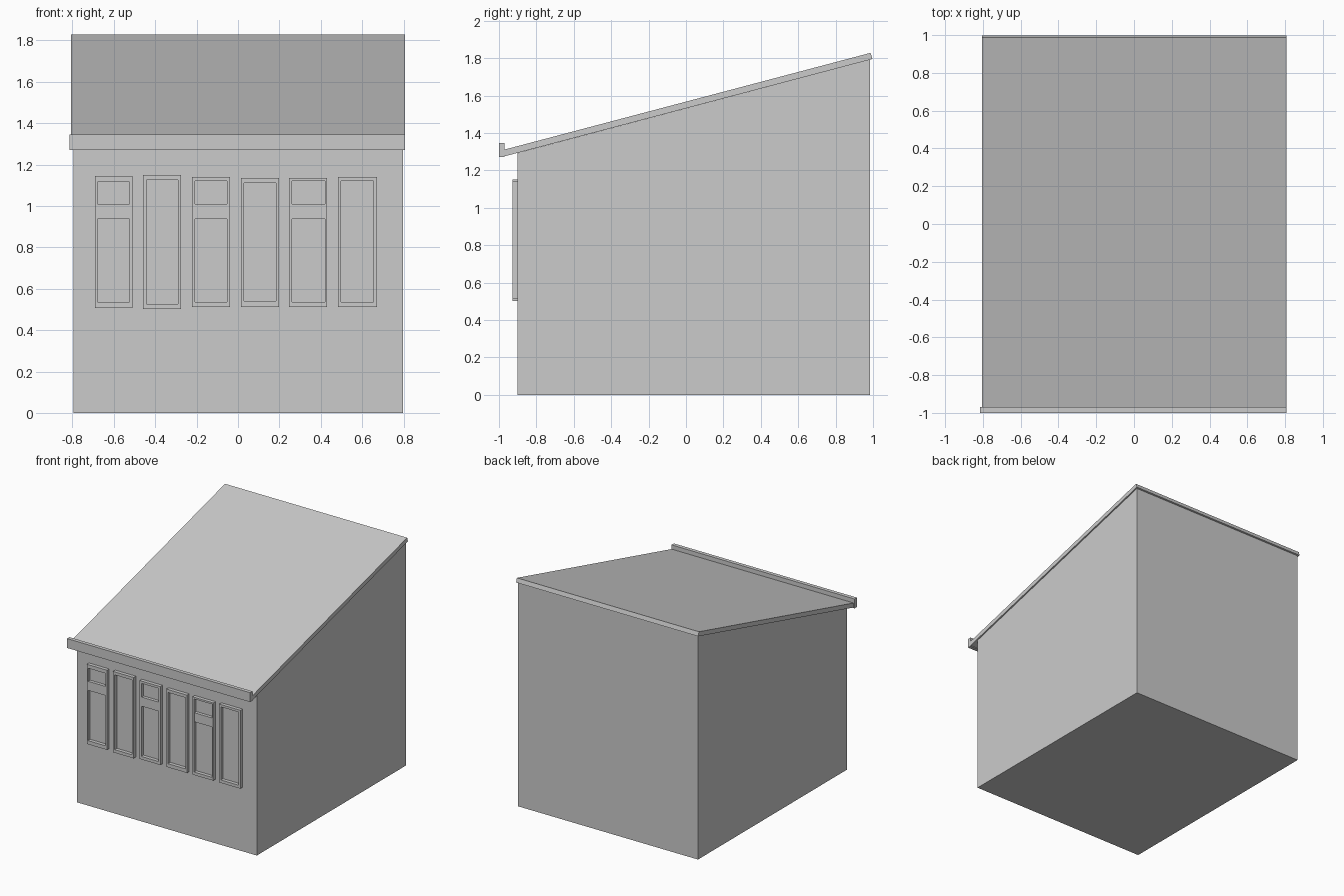
import bpy

if "Cube" in bpy.data.objects:
    bpy.data.objects.remove(bpy.data.objects["Cube"])


def add_mesh(name, verts, faces):
    mesh = bpy.data.meshes.new(name)
    mesh.from_pydata(verts, [], faces)
    ob = bpy.data.objects.new(name, mesh)
    bpy.context.collection.objects.link(ob)
    return ob


def extrude_x(name, profile, x0, x1):
    """Solid from a (y, z) profile, counter-clockwise seen from +x."""
    n = len(profile)
    verts = [(x, y, z) for x in (x0, x1) for y, z in profile]
    faces = [tuple(reversed(range(n))), tuple(range(n, 2 * n))]
    faces += [(i, (i + 1) % n, n + (i + 1) % n, n + i) for i in range(n)]
    return add_mesh(name, verts, faces)


def box(name, x0, x1, y0, y1, z0, z1):
    return extrude_x(name, [(y0, z0), (y1, z0), (y1, z1), (y0, z1)], x0, x1)


def frame(name, outer, inner, y0, y1):
    """Rectangular ring; outer and inner are (x0, x1, z0, z1)."""
    verts = []
    for y in (y0, y1):
        for x0, x1, z0, z1 in (outer, inner):
            verts += [(x0, y, z0), (x1, y, z0), (x1, y, z1), (x0, y, z1)]
    faces = []
    for i in range(4):
        j = (i + 1) % 4
        faces += [(i, j, 4 + j, 4 + i), (8 + j, 8 + i, 12 + i, 12 + j),
                  (j, i, 8 + i, 8 + j), (4 + i, 4 + j, 12 + j, 12 + i)]
    return add_mesh(name, verts, faces)


# Walls with sloping top
extrude_x("walls", [(-0.90, 0), (0.985, 0), (0.985, 1.792), (-0.90, 1.293)], -0.796, 0.797)

# Sloping roof slab and raised front fascia
extrude_x("roof", [(-0.97, 1.275), (0.997, 1.795), (0.987, 1.828), (-0.97, 1.311)], -0.806, 0.808)
box("front_fascia", -0.815, 0.808, -1.0, -0.97, 1.27, 1.345)

# Window frames: outer then inner (x0, x1, z0, z1)
windows = [
    ((-0.690, -0.511, 0.507, 1.145), (-0.680, -0.525, 0.536, 1.116)),
    ((-0.458, -0.275, 0.502, 1.150), (-0.443, -0.289, 0.527, 1.126)),
    ((-0.222, -0.039, 0.512, 1.140), (-0.207, -0.053, 0.536, 1.121)),
    ((0.014, 0.198, 0.512, 1.135), (0.029, 0.183, 0.541, 1.111)),
    ((0.246, 0.430, 0.512, 1.135), (0.260, 0.421, 0.536, 1.121)),
    ((0.483, 0.671, 0.512, 1.140), (0.498, 0.656, 0.536, 1.121)),
]
for i, (outer, inner) in enumerate(windows):
    frame(f"window_frame_{i + 1}", outer, inner, -0.928, -0.90)
    # Every other window has a crossbar
    if i % 2 == 0:
        box(f"window_crossbar_{i + 1}", inner[0], inner[1], -0.925, -0.90, 0.937, 1.01)
